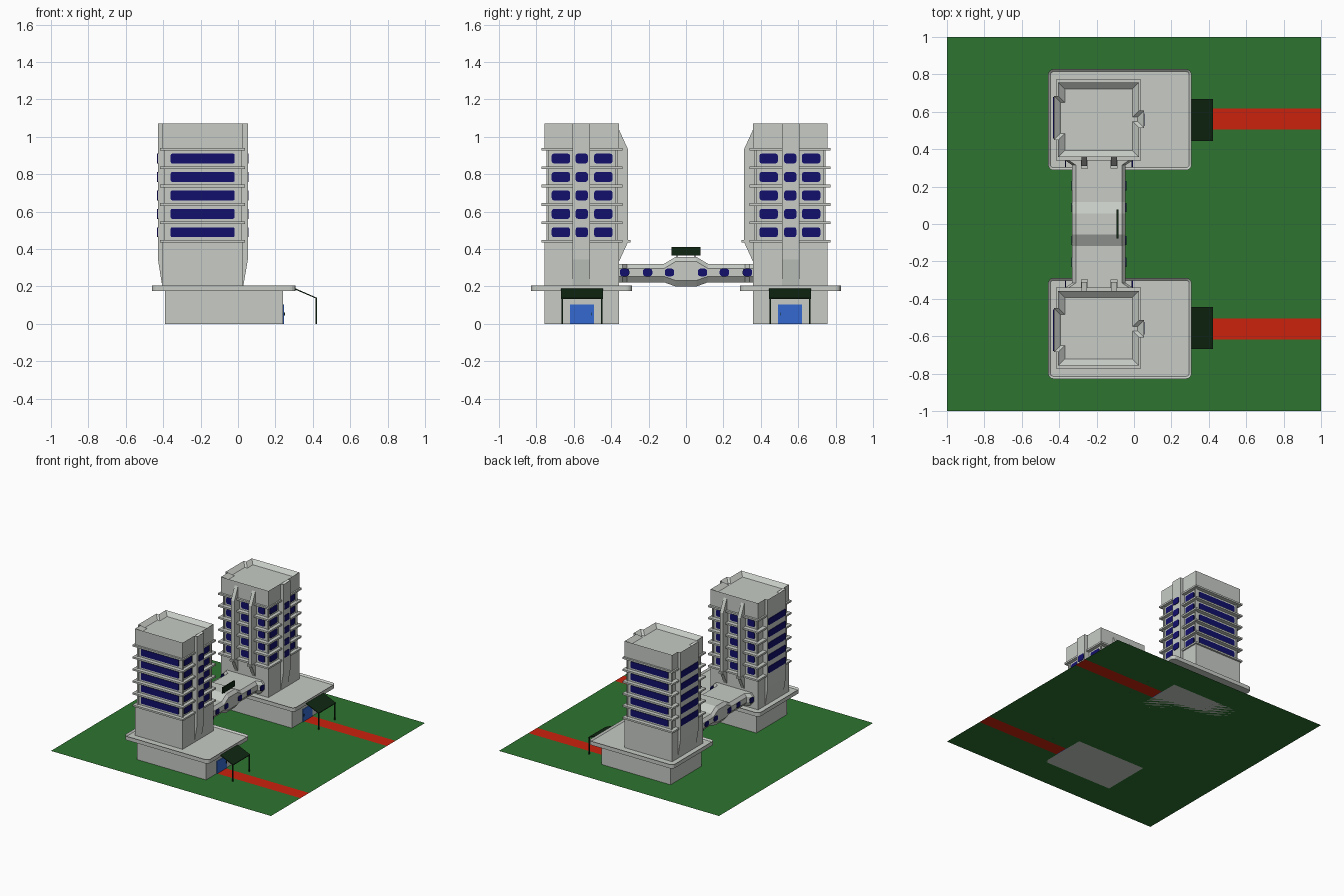
import bpy, bmesh, math
from mathutils import Vector

if "Cube" in bpy.data.objects:
    bpy.data.objects.remove(bpy.data.objects["Cube"])


def material(name, rgb):
    m = bpy.data.materials.new(name)
    m.diffuse_color = (*rgb, 1)
    m.use_nodes = True
    m.node_tree.nodes["Principled BSDF"].inputs["Base Color"].default_value = m.diffuse_color
    return m


GREY = material("concrete grey", (0.57, 0.60, 0.56))
NAVY = material("navy glass", (0.006, 0.005, 0.15))
LAWN = material("lawn green", (0.026, 0.175, 0.028))
RED = material("path red", (0.60, 0.016, 0.004))
BLUE = material("door blue", (0.035, 0.14, 0.62))
DARK = material("dark green", (0.005, 0.02, 0.006))


def finish(name, bm, mats, mirror=True):
    """Make an object; most parts are built at +y and mirrored to -y."""
    bmesh.ops.recalc_face_normals(bm, faces=bm.faces)
    me = bpy.data.meshes.new(name)
    bm.to_mesh(me)
    bm.free()
    for m in mats:
        me.materials.append(m)
    ob = bpy.data.objects.new(name, me)
    bpy.context.collection.objects.link(ob)
    if mirror:
        mod = ob.modifiers.new("mirror", 'MIRROR')
        mod.use_axis = (False, True, False)
        mod.use_clip = False
        mod.use_mirror_merge = False
    return ob


def prism(bm, pts, axis, a, b):
    """Extrude a 2D outline along an axis from a to b; returns the cap at b."""
    def place(p, t):
        c = list(p)
        c.insert("xyz".index(axis), t)
        return c
    lo = [bm.verts.new(place(p, a)) for p in pts]
    hi = [bm.verts.new(place(p, b)) for p in pts]
    n = len(pts)
    bm.faces.new(lo[::-1])
    for i in range(n):
        bm.faces.new((lo[i], lo[(i + 1) % n], hi[(i + 1) % n], hi[i]))
    return bm.faces.new(hi)


def box(bm, x0, x1, y0, y1, z0, z1):
    return prism(bm, [(x0, y0), (x1, y0), (x1, y1), (x0, y1)], 'z', z0, z1)


def rounded(u0, u1, v0, v1, r, seg=4):
    pts = []
    for cu, cv, a0 in ((u1 - r, v1 - r, 0), (u0 + r, v1 - r, 90), (u0 + r, v0 + r, 180), (u1 - r, v0 + r, 270)):
        for i in range(seg + 1):
            a = math.radians(a0 + 90 * i / seg)
            pts.append((cu + r * math.cos(a), cv + r * math.sin(a)))
    return pts


def sink(bm, face, rim, depth):
    """Leave a rim around a top face and lower its middle."""
    bmesh.ops.recalc_face_normals(bm, faces=bm.faces)
    bmesh.ops.inset_region(bm, faces=[face], thickness=rim, use_even_offset=True, use_boundary=True)
    bmesh.ops.translate(bm, verts=face.verts, vec=(0, 0, -depth))


# ground with the two red paths
bm = bmesh.new()
xs, ys = (-1, 0.2, 1), (-1, -0.617, -0.505, 0.505, 0.617, 1)
grid = [[bm.verts.new((x, y, 0)) for y in ys] for x in xs]
for i in range(2):
    for j in range(5):
        f = bm.faces.new((grid[i][j], grid[i + 1][j], grid[i + 1][j + 1], grid[i][j + 1]))
        f.material_index = 1 if i == 1 and j in (1, 3) else 0
finish("lawn_and_paths", bm, [LAWN, RED], mirror=False)

# podium and its rimmed roof slab
bm = bmesh.new()
box(bm, -0.39, 0.24, 0.357, 0.757, 0, 0.176)
finish("podium", bm, [GREY])
bm = bmesh.new()
top = prism(bm, rounded(-0.46, 0.308, 0.288, 0.828, 0.03), 'z', 0.174, 0.206)
sink(bm, top, 0.013, 0.012)
finish("podium_roof", bm, [GREY])

# tower: base, recessed window storeys, and crown with parapet
X0, X1, Y0, Y1 = -0.405, 0.027, 0.357, 0.757
bm = bmesh.new()
box(bm, X0, X1, Y0, Y1, 0.19, 0.437)
box(bm, X0 + 0.02, X1 - 0.017, Y0 + 0.017, Y1 - 0.017, 0.437, 0.94)
finish("tower_body", bm, [GREY])
bm = bmesh.new()
crown = [(X0, Y0), (X1, Y0), (X1, 0.514), (0.053, 0.514), (0.053, 0.606), (X1, 0.606), (X1, Y1),
         (X0, Y1), (X0, 0.685), (-0.428, 0.685), (-0.428, 0.45), (X0, 0.45)]
sink(bm, prism(bm, crown, 'z', 0.938, 1.07), 0.035, 0.03)
finish("tower_crown", bm, [GREY])

# side pilasters that taper in at the bottom
bm = bmesh.new()
prism(bm, [(-0.05, 0.19), (0.028, 0.2), (0.053, 0.345), (0.053, 0.938), (-0.05, 0.938)], 'y', 0.514, 0.606)
prism(bm, [(-0.35, 0.19), (-0.405, 0.2), (-0.428, 0.345), (-0.428, 0.938), (-0.35, 0.938)], 'y', 0.45, 0.685)
finish("pilasters", bm, [GREY])

# ledges between storeys
bm = bmesh.new()
for k in range(6):
    z = 0.441 + k * 0.0985
    box(bm, -0.418, 0.038, 0.34, 0.772, z - 0.007, z + 0.007)
finish("storey_ledges", bm, [GREY])

# corner posts of the recessed storeys
bm = bmesh.new()
for x in (-0.393, 0.008):
    for y in (0.365, 0.735):
        box(bm, x, x + 0.012, y, y + 0.012, 0.437, 0.94)
finish("corner_posts", bm, [GREY])

# fins on the inward faces
bm = bmesh.new()
for x in (-0.265, -0.107):
    prism(bm, [(0.39, 1.035), (0.357, 1.035), (0.309, 0.93), (0.309, 0.44), (0.357, 0.335), (0.39, 0.335)],
          'x', x - 0.015, x + 0.015)
    box(bm, x - 0.018, x + 0.018, 0.296, 0.36, 0.434, 0.448)
finish("inner_fins", bm, [GREY])

# windows of the five storeys
bm = bmesh.new()
for k in range(5):
    z0, z1 = 0.463 + k * 0.0985, 0.516 + k * 0.0985
    prism(bm, rounded(-0.36, -0.018, z0, z1, 0.008, 2), 'y', 0.738, 0.746)
    for a, b in ((-0.365, -0.3), (-0.23, -0.142), (-0.075, -0.015)):
        prism(bm, rounded(a, b, z0, z1, 0.012, 2), 'y', 0.368, 0.376)
    for a, b in ((0.393, 0.491), (0.62, 0.718)):
        prism(bm, rounded(a, b, z0, z1, 0.012, 2), 'x', 0.008, 0.016)
    prism(bm, rounded(0.525, 0.59, z0, z1, 0.012, 2), 'x', 0.05, 0.057)
    prism(bm, rounded(0.456, 0.679, z0, z1, 0.008, 2), 'x', -0.432, -0.425)
finish("tower_windows", bm, [NAVY])

# entrance door and handle
bm = bmesh.new()
box(bm, 0.238, 0.245, 0.493, 0.62, 0, 0.102)
finish("door", bm, [BLUE])
bm = bmesh.new()
box(bm, 0.243, 0.25, 0.502, 0.506, 0.043, 0.06)
finish("door_handle", bm, [DARK])

# entrance canopy on two posts
bm = bmesh.new()
prism(bm, [(0.303, 0.184), (0.422, 0.133), (0.422, 0.139), (0.303, 0.191)], 'y', 0.445, 0.668)
for y in (0.447, 0.658):
    box(bm, 0.414, 0.422, y, y + 0.008, 0, 0.136)
finish("canopy", bm, [DARK])

# bridge: lofted eight-sided section with a raised middle
bm = bmesh.new()
CX = -0.188
half = [(0.375, 0.18, 0.32, 0.22), (0.34, 0.18, 0.32, 0.22), (0.315, 0.143, 0.32, 0.22),
        (0.118, 0.143, 0.32, 0.222), (0.057, 0.143, 0.357, 0.2)]
stations = [(-y, w, t, b) for y, w, t, b in half] + half[::-1]
rings = []
for y, w, t, b in stations:
    side = [(w - 0.02, t), (w, t - 0.025), (w, b + 0.032), (w - 0.025, b)]
    sec = side + [(-u, v) for u, v in side[::-1]]
    rings.append([bm.verts.new((CX + u, y, v)) for u, v in sec])
for r, q in zip(rings, rings[1:]):
    for i in range(8):
        bm.faces.new((r[i], r[(i + 1) % 8], q[(i + 1) % 8], q[i]))
bm.faces.new(rings[0])
bm.faces.new(rings[-1])
finish("bridge", bm, [GREY], mirror=False)

# bridge windows on both sides
bm = bmesh.new()
for y in (0.088, 0.205, 0.328):
    w = 0.143 if y < 0.3 else 0.178
    for s in (-1, 1):
        prism(bm, rounded(y - 0.025, y + 0.025, 0.254, 0.295, 0.014, 3), 'x', CX + s * (w - 0.003), CX + s * (w + 0.004))
finish("bridge_windows", bm, [NAVY])

# blank sign panel standing on the bridge
bm = bmesh.new()
box(bm, -0.093, -0.084, -0.078, 0.078, 0.364, 0.411)
for y in (-0.05, 0.045):
    box(bm, -0.09, -0.086, y, y + 0.005, 0.35, 0.366)
finish("sign_panel", bm, [DARK], mirror=False)
